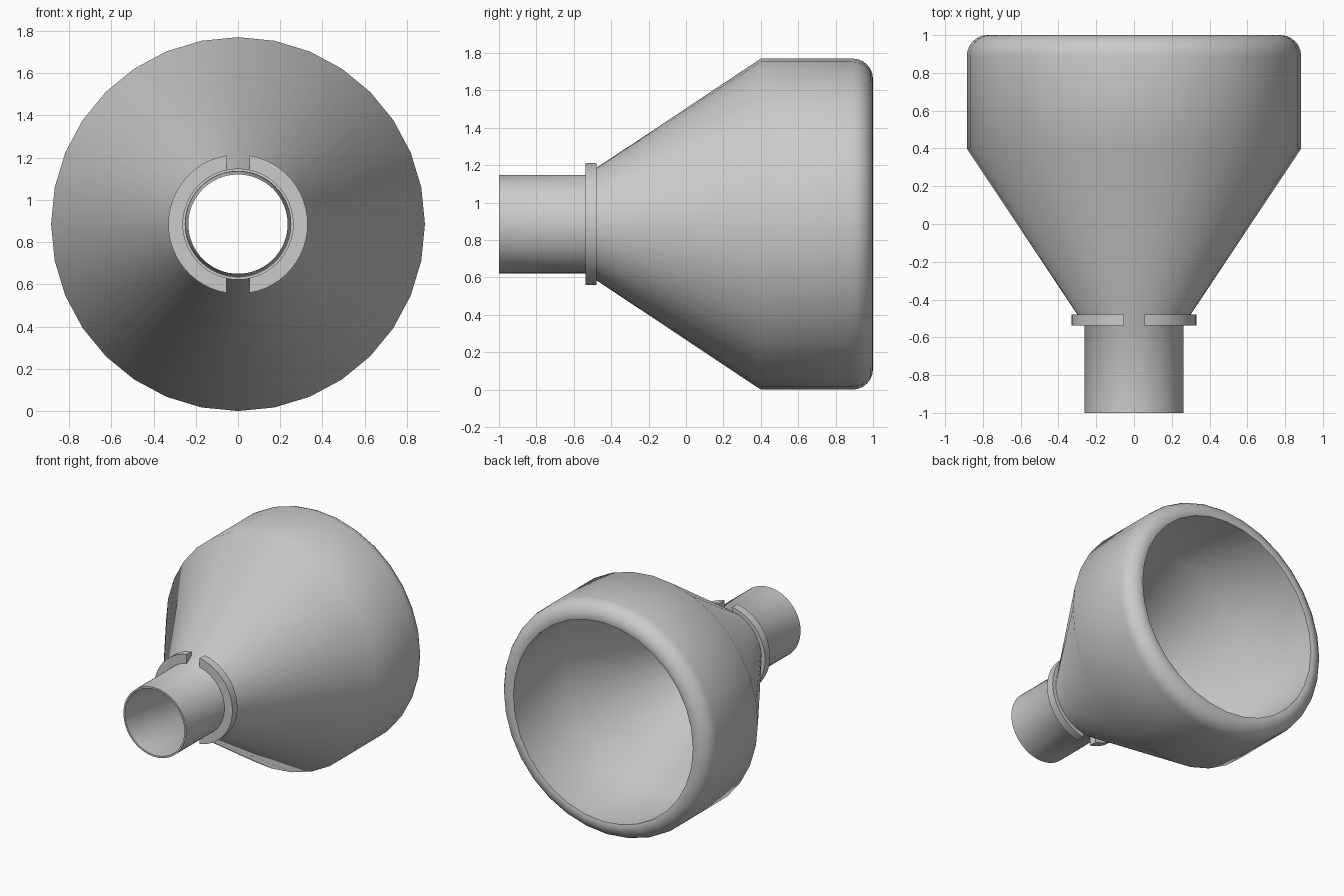
import bpy, bmesh
from math import sin, cos, pi, asin

if "Cube" in bpy.data.objects:
    bpy.data.objects.remove(bpy.data.objects["Cube"])

CZ = 0.885   # height of the funnel axis
SEG = 64


def finish(name, bm):
    bmesh.ops.recalc_face_normals(bm, faces=bm.faces)
    mesh = bpy.data.meshes.new(name)
    bm.to_mesh(mesh)
    bm.free()
    ob = bpy.data.objects.new(name, mesh)
    bpy.context.collection.objects.link(ob)
    bpy.ops.object.select_all(action='DESELECT')
    ob.select_set(True)
    bpy.context.view_layer.objects.active = ob
    bpy.ops.object.shade_smooth_by_angle(angle=0.62)
    return ob


def skin(bm, loops, closed):
    # quads between neighbouring cross-section loops
    count = len(loops)
    for i in range(count if closed else count - 1):
        a, b = loops[i], loops[(i + 1) % count]
        for j in range(len(a)):
            k = (j + 1) % len(a)
            bm.faces.new((a[j], a[k], b[k], b[j]))


def funnel():
    # closed wall profile as (radius, y): spout, cone, drum, rounded rim, inside
    profile = [(0.263, -1), (0.263, -0.535), (0.885, 0.4), (0.885, 0.89)]
    profile += [(0.775 + 0.11 * cos(t * pi / 12), 0.89 + 0.11 * sin(t * pi / 12))
                for t in range(1, 7)]
    profile += [(0.755, 0.995), (0.755, 0.37), (0.235, -0.46), (0.25, -1)]
    bm = bmesh.new()
    loops = []
    for s in range(SEG):
        a = 2 * pi * s / SEG
        loop = []
        for r, y in profile:
            # the wide end is 32-sided, the spout is rounder
            if r > 0.5 and s % 2:
                r *= cos(2 * pi / SEG)
            loop.append(bm.verts.new((r * sin(a), y, CZ + r * cos(a))))
        loops.append(loop)
    skin(bm, loops, True)
    finish("funnel_body", bm)


def half_collar(name, side):
    # half ring with flat ends parallel to the slot
    bm = bmesh.new()
    steps = 24
    loops = []
    for i in range(steps + 1):
        loop = []
        for r, y in [(0.255, -0.538), (0.33, -0.538), (0.33, -0.478), (0.255, -0.478)]:
            start = asin(0.055 / r)
            a = start + (pi - 2 * start) * i / steps
            loop.append(bm.verts.new((side * r * sin(a), y, CZ + r * cos(a))))
        loops.append(loop)
    skin(bm, loops, False)
    bm.faces.new(loops[0])
    bm.faces.new(loops[-1])
    finish(name, bm)


funnel()
half_collar("collar_right", 1)
half_collar("collar_left", -1)
